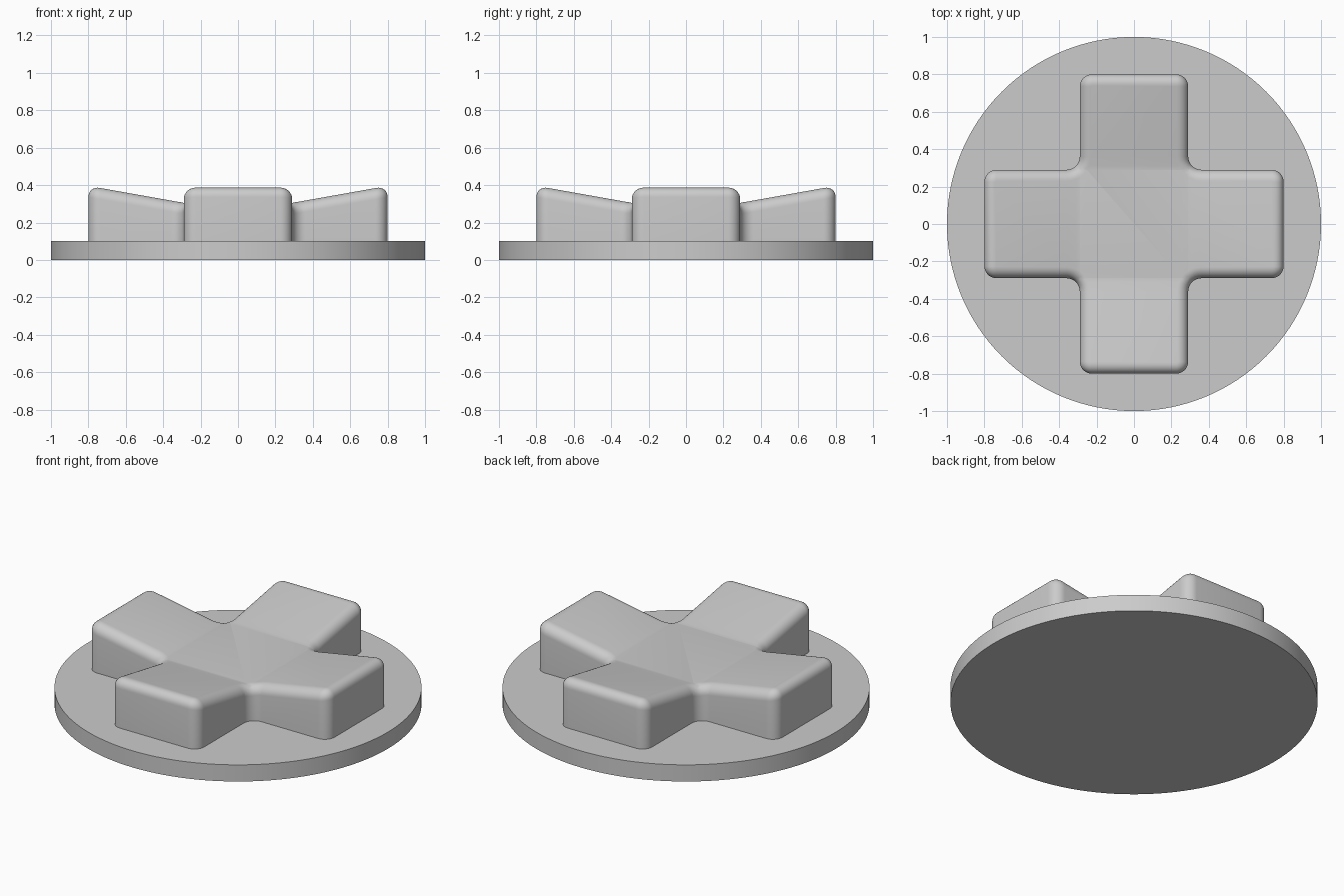
import bpy, bmesh
from math import sin, cos, pi, radians
from mathutils import Vector

cube = bpy.data.objects.get("Cube")
if cube:
    bpy.data.objects.remove(cube)

grey = bpy.data.materials.new("plain grey")
grey.use_nodes = True
colour = (0.6, 0.6, 0.6, 1)
grey.diffuse_color = colour
grey.node_tree.nodes["Principled BSDF"].inputs["Base Color"].default_value = colour

HALF, REACH = 0.29, 0.80        # arm half width, arm length from centre
OUTER, INNER = 0.065, 0.07      # plan radii of tip corners and inside corners
ROUND, STEPS = 0.06, 8          # top edge rounding
DISC_TOP, PAD_Z, SLOPE = 0.10, 0.305, 0.178


def arc(cx, cy, radius, start, turn):
    for i in range(STEPS + 1):
        a = start + turn * i / STEPS
        yield Vector((cx + radius * cos(a), cy + radius * sin(a), 0))


def cross_outline(inset):
    """Rounded cross, counter-clockwise, shrunk by inset."""
    arm = [*arc(REACH - OUTER, OUTER - HALF, OUTER - inset, -pi / 2, pi / 2),
           *arc(REACH - OUTER, HALF - OUTER, OUTER - inset, 0, pi / 2),
           *arc(HALF + INNER, HALF + INNER, INNER + inset, -pi / 2, -pi / 2)]
    points = []
    for quarter in range(4):
        c, s = round(cos(quarter * pi / 2)), round(sin(quarter * pi / 2))
        points += [Vector((c * p.x - s * p.y, s * p.x + c * p.y, 0)) for p in arm]
    return points


def finish(obj):
    obj.data.materials.append(grey)
    bpy.ops.object.select_all(action='DESELECT')
    obj.select_set(True)
    bpy.context.view_layer.objects.active = obj
    bpy.ops.object.shade_smooth_by_angle(angle=radians(30))


# Round base plate
bpy.ops.mesh.primitive_cylinder_add(vertices=128, radius=1, depth=DISC_TOP,
                                    location=(0, 0, DISC_TOP / 2))
disc = bpy.context.object
disc.name = "base_disc"
finish(disc)

# Cross pad: stacked outlines, wall first, then the rounded top edge
bm = bmesh.new()
levels = [(0, -1)]
for i in range(STEPS + 1):
    a = i / STEPS * pi / 2
    levels.append((ROUND * (1 - cos(a)), ROUND * (sin(a) - 1)))
rings = [[bm.verts.new(p + Vector((0, 0, z))) for p in cross_outline(inset)]
         for inset, z in levels]
for low, high in zip(rings, rings[1:]):
    for i in range(len(low)):
        bm.faces.new((low[i - 1], low[i], high[i], high[i - 1]))
bm.faces.new(rings[-1])
bm.faces.new(reversed(rings[0]))

# Fold lines between the flat centre and the four arms
for normal in ((1, 0, 0), (-1, 0, 0), (0, 1, 0), (0, -1, 0)):
    bmesh.ops.bisect_plane(bm, geom=bm.verts[:] + bm.edges[:] + bm.faces[:],
                           dist=0.0001, plane_co=Vector(normal) * HALF,
                           plane_no=normal)

# Lift the top so each arm rises towards its tip
for v in bm.verts:
    if v.co.z < -0.9:
        v.co.z = DISC_TOP - 0.01
    else:
        rise = max(0, max(abs(v.co.x), abs(v.co.y)) - HALF) * SLOPE
        v.co.z += PAD_Z + rise
bmesh.ops.recalc_face_normals(bm, faces=bm.faces[:])

mesh = bpy.data.meshes.new("cross_pad")
bm.to_mesh(mesh)
bm.free()
pad = bpy.data.objects.new("cross_pad", mesh)
bpy.context.collection.objects.link(pad)
finish(pad)
